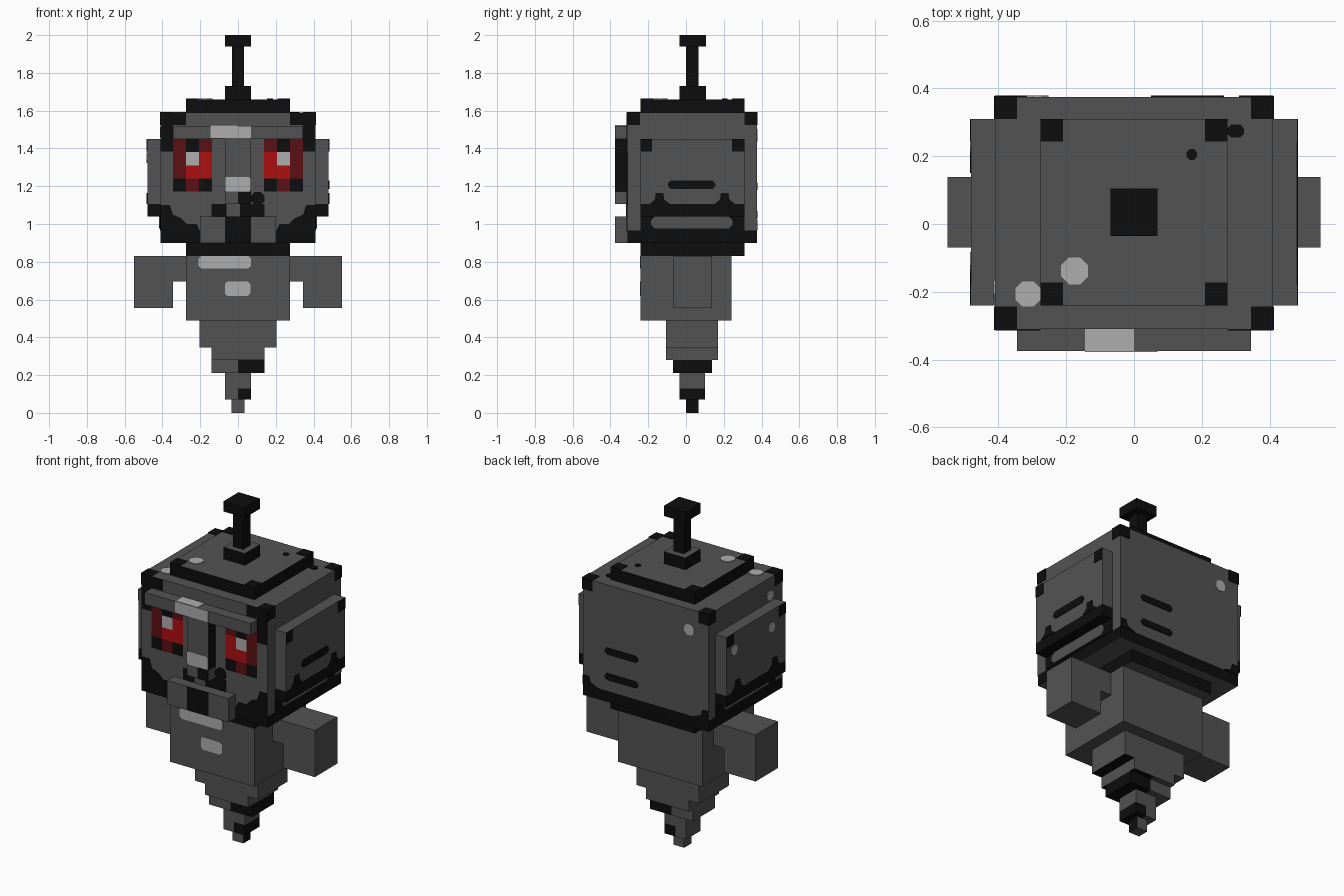
import bpy, bmesh, math
from mathutils import Vector

if "Cube" in bpy.data.objects:
    bpy.data.objects.remove(bpy.data.objects["Cube"], do_unlink=True)

COLOURS = {
    "grey": (0.086, 0.086, 0.086),
    "black": (0.004, 0.004, 0.004),
    "light_grey": (0.42, 0.42, 0.42),
    "red": (0.42, 0.005, 0.006),
    "dark_red": (0.11, 0.005, 0.007),
}
MATS = {}
for cname, rgb in COLOURS.items():
    m = bpy.data.materials.new(cname)
    m.use_nodes = True
    m.diffuse_color = (*rgb, 1)
    bsdf = m.node_tree.nodes["Principled BSDF"]
    bsdf.inputs["Base Color"].default_value = (*rgb, 1)
    bsdf.inputs["Roughness"].default_value = 0.9
    MATS[cname] = m


def finish(name, bm, mats, rule=None):
    """Turn a bmesh into an object; rule(face) picks the material slot."""
    bm.normal_update()
    if rule:
        for f in bm.faces:
            f.material_index = int(rule(f))
    me = bpy.data.meshes.new(name)
    bm.to_mesh(me)
    bm.free()
    for c in mats:
        me.materials.append(MATS[c])
    ob = bpy.data.objects.new(name, me)
    bpy.context.collection.objects.link(ob)
    return ob


def box(name, x, y, z, mats=("grey",), rule=None):
    bm = bmesh.new()
    bmesh.ops.create_cube(bm, size=1)
    for v in bm.verts:
        for i, (a, b) in enumerate((x, y, z)):
            v.co[i] = a if v.co[i] < 0 else b
    return finish(name, bm, mats, rule)


def plate(name, axis, at, out, pts, colour, thick=0.004):
    """Thin painted shape on a plane; pts are the two remaining axes in order."""
    bm = bmesh.new()
    free = [i for i in range(3) if i != axis]
    verts = []
    for p in pts:
        co = Vector((0, 0, 0))
        co[axis] = at
        co[free[0]], co[free[1]] = p
        verts.append(bm.verts.new(co))
    f = bm.faces.new(verts)
    ext = bmesh.ops.extrude_face_region(bm, geom=[f])
    for v in ext["geom"]:
        if isinstance(v, bmesh.types.BMVert):
            v.co[axis] += out * thick
    bmesh.ops.recalc_face_normals(bm, faces=bm.faces)
    return finish(name, bm, [colour])


def rect(a, b, c, d, r=0.0):
    """Rectangle a..b by c..d, with corners cut by r."""
    if not r:
        return [(a, c), (b, c), (b, d), (a, d)]
    return [(a + r, c), (b - r, c), (b, c + r), (b, d - r),
            (b - r, d), (a + r, d), (a, d - r), (a, c + r)]


def dot(u, v, r):
    return [(u + r * math.cos(math.tau * (i + .5) / 8),
             v + r * math.sin(math.tau * (i + .5) / 8)) for i in range(8)]


side_faces = lambda f: abs(f.normal.z) < 0.5
not_top = lambda f: f.normal.z < 0.5
GB = ("grey", "black")

# Head block with dark lower band, top slab and neck slab
box("head", (-.41, .41), (-.31, .375), (.965, 1.59))
box("head_lower_band", (-.41, .41), (-.31, .375), (.9, .965), GB, side_faces)
box("head_top_slab", (-.275, .275), (-.24, .31), (1.59, 1.66), GB, not_top)
box("neck_slab", (-.275, .275), (-.24, .31), (.83, .9), GB, side_faces)

# Dark corner caps on the head and on the top slab
e = 0.003
for sx in (-1, 1):
    for y0, y1 in ((-.31 - e, -.243), (.31, .375 + e)):
        box("head_corner_cap", sorted((sx * .345, sx * (.41 + e))), (y0, y1),
            (1.525, 1.59 + e), ["black"])
    for y0, y1 in ((-.24, -.172), (.243, .31)):
        plate("slab_corner", 2, 1.66, 1,
              rect(*sorted((sx * .21, sx * .275)), y0, y1), "black")

# Antenna
box("antenna_base", (-.07, .07), (-.035, .105), (1.66, 1.73), GB, side_faces)
box("antenna_rod", (-.033, .033), (0, .067), (1.73, 1.94), ["black"])
box("antenna_knob", (-.07, .07), (-.035, .105), (1.94, 2.0), ["black"])

# Ear panels with dark foot, bumps and corners
for s in (-1, 1):
    xs = sorted((s * .41, s * .48))
    box("ear_panel", xs, (-.24, .31), (1.105, 1.45))
    box("ear_panel_foot", xs, (-.24, .31), (1.04, 1.105), ["black"])
    for y0, y1 in ((-.24, -.18), (.243, .31)):
        plate("ear_corner", 0, s * .48, s, rect(y0, y1, 1.385, 1.45), "black")
    for yc in (-.14, .205):
        plate("ear_bump", 0, s * .48, s,
              [(yc - .055, 1.105), (yc + .055, 1.105), (yc + .025, 1.13),
               (yc + .02, 1.165), (yc - .02, 1.165), (yc - .025, 1.13)], "black")
    plate("jaw_side_dark", 0, s * .41, s, rect(-.24, .31, .965, 1.04), "black")
    plate("jaw_side_patch", 0, s * .414, s, rect(-.185, .245, .975, 1.04, .02), "grey")
plate("ear_slot", 0, .48, 1, rect(-.095, .155, 1.185, 1.23, .015), "black")

# Pale worn spots and dark chips
for y, z, at in ((.24, 1.35, -.48), (-.11, 1.35, -.48), (-.195, 1.485, -.41)):
    plate("side_spot", 0, at, -1, dot(y, z, .03), "light_grey")
plate("back_spot", 1, .375, 1, dot(-.285, 1.47, .035), "light_grey")
plate("top_spot", 2, 1.66, 1, dot(-.175, -.138, .043), "light_grey")
plate("head_top_spot", 2, 1.59, 1, rect(-.35, -.275, -.243, -.17, .02), "light_grey")
plate("top_chip", 2, 1.66, 1, dot(.17, .205, .017), "black")
plate("head_top_chip", 2, 1.59, 1, rect(.275, .325, .255, .293, .012), "black")

# Back slots and corner bumps
for z in (1.2, 1.05):
    plate("back_slot", 1, .375, 1, rect(.05, .265, z - .02, z + .02, .013), "black")
for s in (-1, 1):
    plate("back_bump", 1, .375, 1,
          [(s * .41, .965), (s * .31, .965), (s * .36, .985), (s * .37, 1.02),
           (s * .41, 1.02)], "black")

# Eyes: three by four coloured cells, listed from the inner column outward
PATTERN = ["KDK", "RRD", "RWD", "DKD"]
KEYS = "KDRW"
for s in (-1, 1):
    bm = bmesh.new()
    for r, row in enumerate(PATTERN):
        for c, k in enumerate(row):
            x0, x1 = sorted((s * (.137 + .0693 * c), s * (.137 + .0693 * (c + 1))))
            z0 = 1.172 + .0695 * r
            f = bm.faces.new([bm.verts.new((x, -.314, z)) for x, z in
                              rect(x0, x1, z0, z0 + .0695)])
            f.material_index = KEYS.index(k)
    finish("eye", bm, ["black", "dark_red", "red", "light_grey"])

# Brow, nose and chin
box("brow", (-.345, .345), (-.375, -.31), (1.45, 1.52))
plate("brow_shine", 1, -.375, -1, rect(-.145, .07, 1.455, 1.52), "light_grey", .002)
plate("brow_top_shine", 2, 1.52, 1, rect(-.145, 0, -.375, -.31), "light_grey")
box("nose", (-.07, .07), (-.375, -.31), (1.17, 1.45), GB,
    lambda f: abs(f.normal.x) > .5)
box("nose_tip", (-.07, .07), (-.375, -.31), (1.105, 1.17))
plate("nose_shine", 1, -.375, -1, rect(-.07, .065, 1.172, 1.25, .008), "light_grey", .002)
plate("nose_tip_dark", 1, -.375, -1, rect(0, .07, 1.105, 1.17), "black", .002)
for s in (-1, 1):
    box("chin_plate", sorted((s * .07, s * .2)), (-.375, -.31), (.9, 1.04))
box("chin_middle", (-.07, .07), (-.375, -.31), (.9, 1.04), GB, side_faces)

# Painted dark areas on the face
plate("mouth", 1, -.31, -1, rect(-.14, .14, 1.03, 1.105), "black")
plate("mouth_tooth", 1, -.314, -1, rect(-.06, .01, 1.04, 1.105), "grey")
plate("mouth_corner", 1, -.31, -1, rect(.07, .14, 1.1, 1.17, .02), "black")
for s in (-1, 1):
    plate("temple", 1, -.31, -1,
          [(s * .41, 1.385), (s * .345, 1.385), (s * .345, 1.525),
           (s * .275, 1.525), (s * .275, 1.59), (s * .41, 1.59)], "black")
    plate("jaw_corner", 1, -.31, -1,
          [(s * .41, .96), (s * .2, .96), (s * .22, 1.0), (s * .27, 1.0),
           (s * .3, 1.03), (s * .345, 1.05), (s * .36, 1.1), (s * .41, 1.1)], "black")

# Torso and arms
box("torso", (-.275, .275), (-.24, .24), (.49, .83))
plate("collar_shine", 1, -.24, -1, rect(-.21, .07, .765, .83, .015), "light_grey")
plate("chest_shine", 1, -.24, -1, rect(-.07, .065, .62, .695, .012), "light_grey")
for s in (-1, 1):
    box("shoulder", sorted((s * .275, s * .345)), (-.07, .138), (.695, .83))
    box("arm", sorted((s * .345, s * .55)), (-.07, .138), (.555, .83))

# Tapering tail: half-width, depth range, height range, left-half colour
TAIL = [(.205, (-.105, .17), (.345, .49), "grey"),
        (.14, (-.105, .17), (.28, .345), "grey"),
        (.14, (-.07, .137), (.21, .28), "black"),
        (.07, (-.035, .1), (.13, .21), "grey"),
        (.07, (-.035, .1), (.07, .13), "black")]
for w, ys, zs, left in TAIL:
    box("tail_right", (-w, 0), ys, zs)
    box("tail_left", (0, w), ys, zs, (left, "black"), lambda f: f.normal.z < -.5)
box("tail_tip", (-.035, .035), (0, .067), (0, .07), GB, lambda f: f.normal.x > .5)
